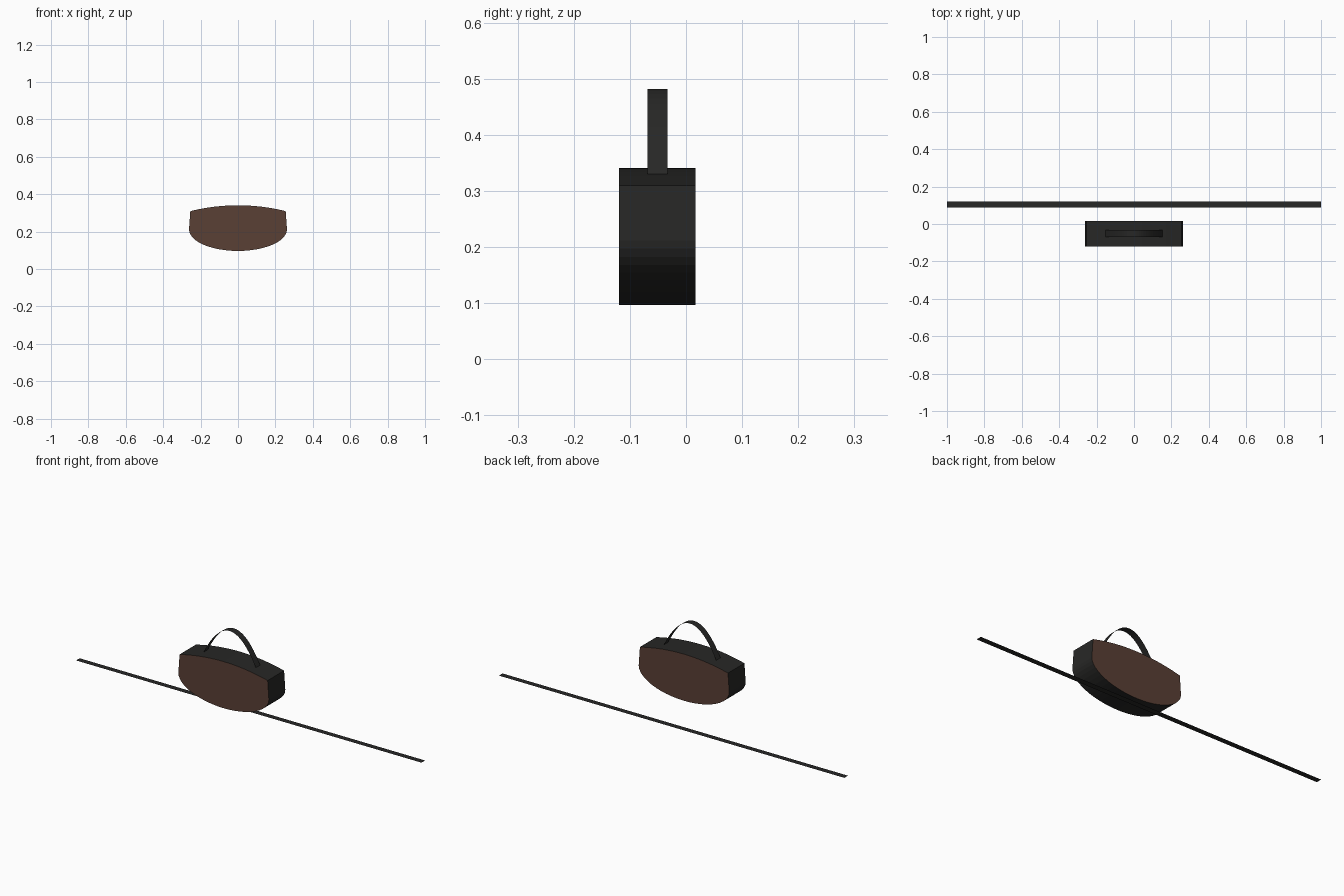
import bpy, bmesh, math

if "Cube" in bpy.data.objects:
    bpy.data.objects.remove(bpy.data.objects["Cube"])


def material(name, color):
    m = bpy.data.materials.new(name)
    m.diffuse_color = color
    m.use_nodes = True
    m.node_tree.nodes["Principled BSDF"].inputs["Base Color"].default_value = m.diffuse_color
    return m


black = material("black_leather", (0.02, 0.02, 0.019, 1))
brown = material("brown_leather", (0.10, 0.05, 0.035, 1))


def make_object(name, bm, mats):
    me = bpy.data.meshes.new(name)
    bm.to_mesh(me)
    bm.free()
    for m in mats:
        me.materials.append(m)
    ob = bpy.data.objects.new(name, me)
    bpy.context.collection.objects.link(ob)
    return ob


def ribbon(name, path, y0, y1):
    """Thin single-layer strip following an x/z path."""
    bm = bmesh.new()
    rows = [[bm.verts.new((x, y, z)) for y in (y0, y1)] for x, z in path]
    for a, b in zip(rows, rows[1:]):
        bm.faces.new((a[0], b[0], b[1], a[1]))
    return make_object(name, bm, [black])


# Bag body: bowed top, short sides, elliptical bottom
N = 24
top = [(0.255 * t, 0.341 - 0.031 * t * t) for t in [i / 6 - 1 for i in range(13)]]
bottom = [(0.262 * math.cos(math.pi * i / N), 0.212 - 0.115 * math.sin(math.pi * i / N))
          for i in range(N + 1)]
bm = bmesh.new()
front = bm.faces.new([bm.verts.new((x, -0.119, z)) for x, z in top + bottom])
ext = bmesh.ops.extrude_face_region(bm, geom=[front], use_keep_orig=True)
bmesh.ops.translate(bm, vec=(0, 0.136, 0),
                    verts=[v for v in ext["geom"] if isinstance(v, bmesh.types.BMVert)])
bmesh.ops.recalc_face_normals(bm, faces=bm.faces)
for f in bm.faces:
    f.material_index = 1 if abs(f.normal.y) > 0.9 else 0
make_object("bag_body", bm, [black, brown])

# Arched carry handle
ts = [i / 12 - 1 for i in range(25)]
ribbon("carry_handle", [(0.153 * t, 0.482 - 0.155 * t * t) for t in ts], -0.069, -0.033)

# Long shoulder strap lying flat behind the bag
ribbon("shoulder_strap", [(-1, 0), (0, 0), (1, 0)], 0.089, 0.119)
